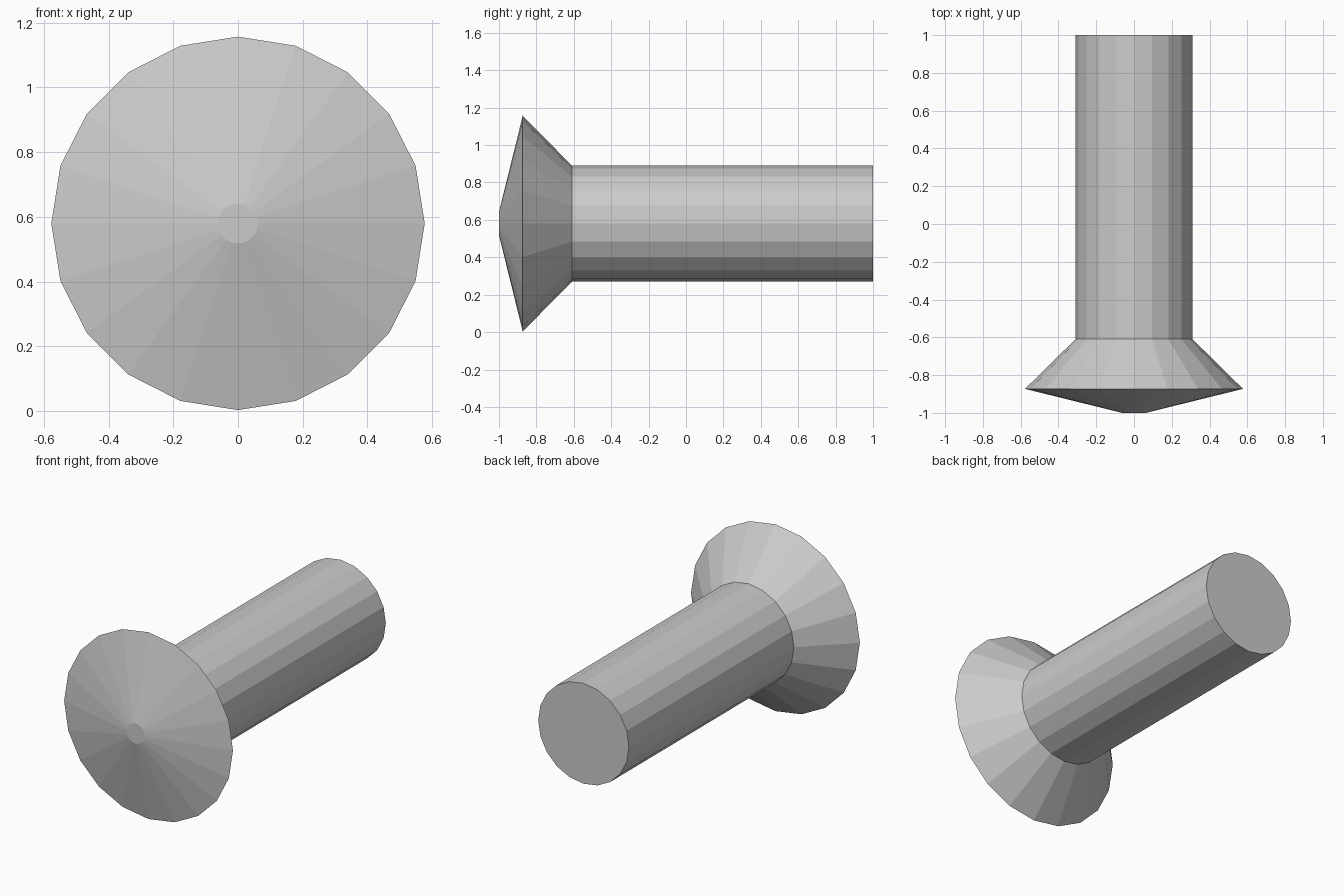
import bpy, bmesh, math

if "Cube" in bpy.data.objects:
    bpy.data.objects.remove(bpy.data.objects["Cube"])

SIDES = 20
CENTRE_Z = 0.58

# Rivet outline: (y along the axis, radius)
PROFILE = [(-1.0, 0.062), (-0.873, 0.577), (-0.61, 0.31), (1.0, 0.31)]


def lathe_y(name, profile):
    """Spin a profile around the y axis and cap both ends."""
    bm = bmesh.new()
    rings = []
    for y, r in profile:
        angles = [2 * math.pi * i / SIDES for i in range(SIDES)]
        rings.append([bm.verts.new((r * math.cos(a), y, r * math.sin(a))) for a in angles])
    for a, b in zip(rings, rings[1:]):
        for i in range(SIDES):
            j = (i + 1) % SIDES
            bm.faces.new((a[i], a[j], b[j], b[i]))
    bm.faces.new(rings[0])
    bm.faces.new(rings[-1])
    bmesh.ops.recalc_face_normals(bm, faces=bm.faces)
    mesh = bpy.data.meshes.new(name)
    bm.to_mesh(mesh)
    bm.free()
    obj = bpy.data.objects.new(name, mesh)
    bpy.context.collection.objects.link(obj)
    return obj


# Countersunk head and shaft in one closed body
rivet = lathe_y("rivet", PROFILE)
rivet.location.z = CENTRE_Z
